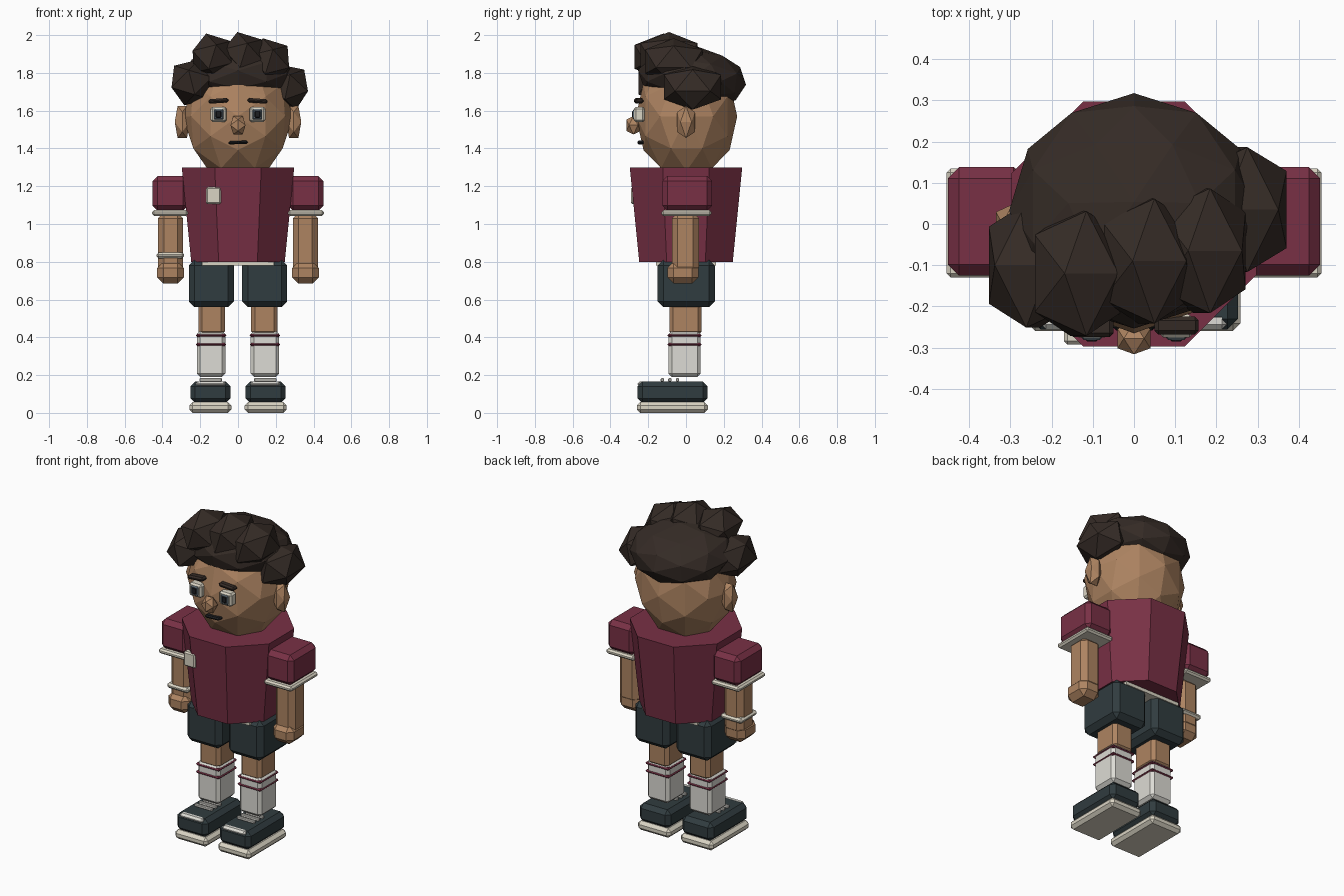
import bpy, bmesh, math
from mathutils import Matrix, Euler

if "Cube" in bpy.data.objects:
    bpy.data.objects.remove(bpy.data.objects["Cube"])


def mat(name, r, g, b):
    m = bpy.data.materials.new(name)
    m.diffuse_color = (r, g, b, 1)
    m.use_nodes = True
    m.node_tree.nodes["Principled BSDF"].inputs["Base Color"].default_value = m.diffuse_color
    return m


SKIN = mat("skin", .42, .23, .12)
HAIR = mat("hair", .035, .024, .019)
MAROON = mat("maroon", .19, .03, .06)
DARK = mat("dark_cloth", .03, .045, .05)
CREAM = mat("cream", .70, .66, .55)
WHITE = mat("sock_white", .72, .71, .66)
SLATE = mat("slate", .12, .16, .19)
BLACK = mat("black", .012, .013, .015)


def finish(bm, name, material):
    bmesh.ops.recalc_face_normals(bm, faces=bm.faces)
    me = bpy.data.meshes.new(name)
    bm.to_mesh(me)
    bm.free()
    me.materials.append(material)
    ob = bpy.data.objects.new(name, me)
    bpy.context.collection.objects.link(ob)
    return ob


def box(name, x, y, z, material, bevel=0.0, tilt=0.0):
    """Chamfered box from (min, max) ranges, optionally tilted about y."""
    bm = bmesh.new()
    bmesh.ops.create_cube(bm, size=1)
    bmesh.ops.scale(bm, vec=(x[1] - x[0], y[1] - y[0], z[1] - z[0]), verts=bm.verts)
    if bevel:
        bmesh.ops.bevel(bm, geom=bm.edges[:], offset=bevel, segments=1,
                        affect='EDGES', profile=0.5)
    bm.transform(Matrix.Rotation(tilt, 4, 'Y'))
    mid = [(a + b) / 2 for a, b in (x, y, z)]
    bmesh.ops.translate(bm, vec=mid, verts=bm.verts)
    return finish(bm, name, material)


def ball(name, loc, scale, material, subdiv=1, rot=(0, 0, 0)):
    """Icosphere with an edge on top, scaled, rotated and placed."""
    bm = bmesh.new()
    bmesh.ops.create_icosphere(bm, subdivisions=subdiv, radius=1)
    bm.transform(Matrix.Translation(loc) @ Euler(rot).to_matrix().to_4x4()
                 @ Matrix.Diagonal((*scale, 1))
                 @ Matrix.Rotation(-math.radians(31.717), 4, 'Y'))
    return finish(bm, name, material)


def pair(name, x, *args, **kw):
    """The same box on both sides; x is the range on the +x side."""
    box(name + "_right", x, *args, **kw)
    box(name + "_left", (-x[1], -x[0]), *args, **kw)


# Shirt body: eight-sided tapered cylinder
bm = bmesh.new()
bmesh.ops.create_cone(bm, cap_ends=True, segments=8, radius1=.268, radius2=.322, depth=.5,
                      matrix=Matrix.Translation((0, 0, 1.05))
                      @ Matrix.Rotation(math.pi / 8, 4, 'Z'))
# keep the flat sides square to the axes
v = max(bm.verts, key=lambda w: w.co.x)
if abs(v.co.y) < .01:
    bm.transform(Matrix.Rotation(math.pi / 8, 4, 'Z'))
finish(bm, "shirt_body", MAROON)
box("shirt_hem", (-.19, .19), (-.16, .16), (.78, .81), CREAM)
box("chest_patch", (-.17, -.09), (-.292, -.25), (1.105, 1.195), CREAM, .008)

# Arms
pair("sleeve", (.265, .452), (-.125, .138), (1.07, 1.255), MAROON, .027)
pair("sleeve_cuff", (.265, .455), (-.13, .135), (1.043, 1.073), CREAM, .01)
pair("forearm", (.29, .423), (-.075, .068), (.74, 1.06), SKIN, .03)
pair("hand", (.287, .428), (-.098, .066), (.685, .80), SKIN, .033)
box("wristband", (-.432, -.285), (-.085, .078), (.818, .85), CREAM, .012)

# Shorts, legs and socks
pair("shorts_leg", (.022, .26), (-.15, .153), (.56, .81), DARK, .03)
pair("leg", (.07, .21), (-.088, .083), (.41, .60), SKIN, .02)
pair("sock", (.067, .218), (-.093, .078), (.19, .435), WHITE, .018)
for i, z in enumerate((.41, .362)):
    pair(f"sock_stripe_{i}", (.062, .222), (-.098, .083), (z - .008, z + .008), MAROON, .007)

# Shoes
pair("shoe_sole", (.035, .258), (-.26, .116), (0, .057), CREAM, .018)
pair("shoe_upper", (.04, .252), (-.256, .114), (.052, .166), DARK, .025)
pair("shoe_toe_strip", (.065, .225), (-.256, -.215), (.138, .167), WHITE, .012)
for i, y in enumerate((-.125, -.085, -.045)):
    pair(f"shoe_lace_{i}", (.085, .205), (y - .009, y + .009), (.166, .184), WHITE, .004)

# Head, ears and nose
ball("head", (0, .003, 1.57), (.292, .268, .34), SKIN, 2)
for s, side in ((1, "right"), (-1, "left")):
    ball("ear_" + side, (s * .295, 0, 1.54), (.047, .056, .1), SKIN)
ball("nose", (0, -.278, 1.523), (.047, .045, .057), SKIN)

# Eyes, brows and mouth
pair("eye_white", (.06, .145), (-.275, -.22), (1.54, 1.62), CREAM, .01)
pair("iris", (.075, .13), (-.281, -.26), (1.55, 1.61), SLATE, .008)
pair("pupil", (.086, .12), (-.285, -.265), (1.56, 1.602), BLACK, .006)
box("brow_right", (.05, .157), (-.268, -.225), (1.64, 1.664), HAIR, .009, tilt=.07)
box("brow_left", (-.157, -.05), (-.274, -.225), (1.64, 1.664), HAIR, .009, tilt=-.07)
box("mouth", (-.05, .052), (-.258, -.21), (1.423, 1.44), BLACK, .007, tilt=-.04)

# Hair: flattened cap plus a row of faceted curls
ball("hair_cap", (0, .032, 1.775), (.303, .288, .168), HAIR, 2, rot=(-.13, 0, 0))
curls = [(-.245, -.10, 1.75, -.25), (-.135, -.12, 1.885, .3), (.03, -.09, 1.893, .3),
         (.165, -.065, 1.86, .3), (.262, .035, 1.725, .2)]
for i, (x, y, z, tilt) in enumerate(curls):
    ball(f"hair_curl_{i}", (x, y, z), (.13, .178, .127), HAIR, rot=(0, tilt, 0))
